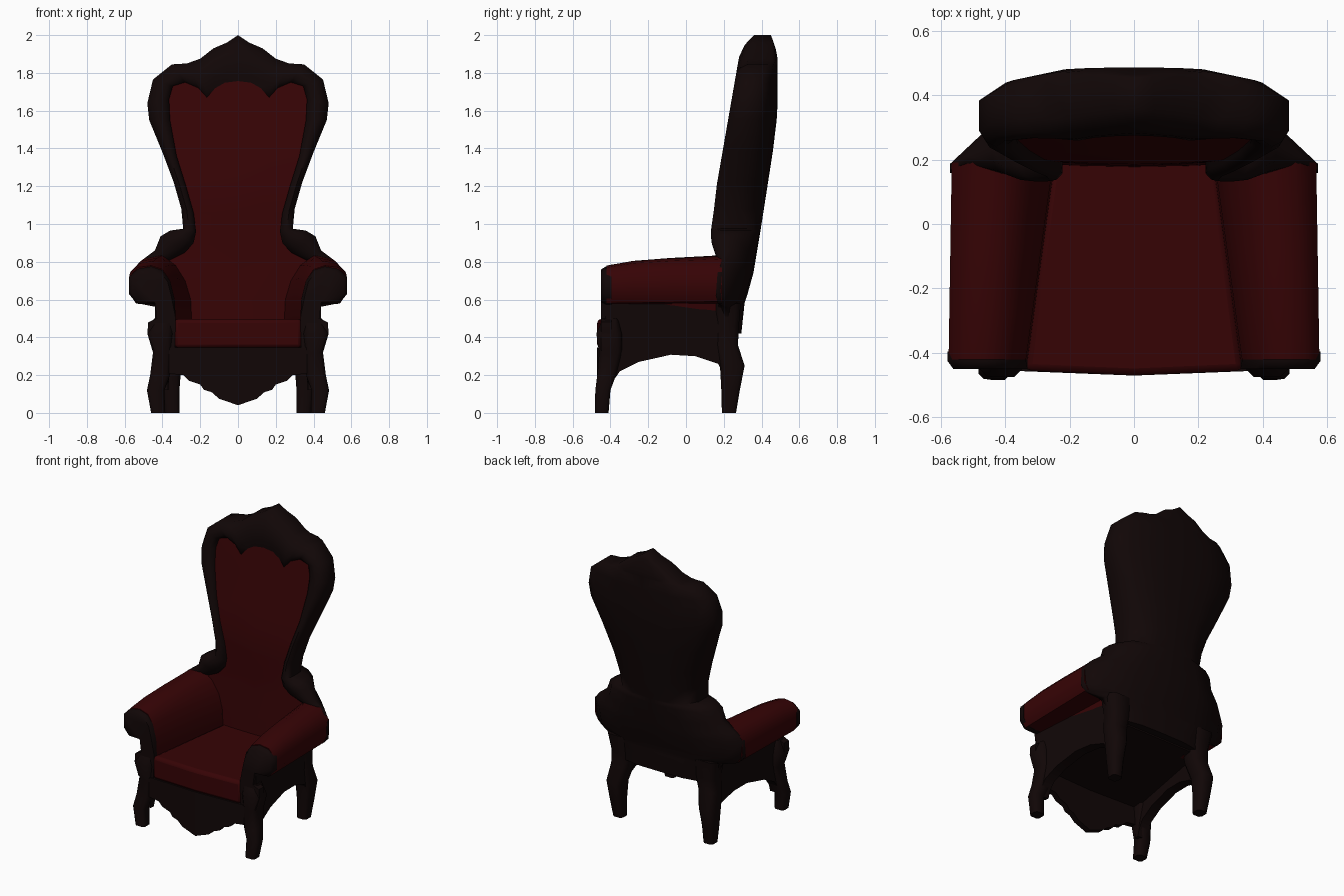
import bpy, bmesh, math

if "Cube" in bpy.data.objects:
    bpy.data.objects.remove(bpy.data.objects["Cube"])


def material(name, rgb):
    m = bpy.data.materials.new(name)
    m.diffuse_color = (*rgb, 1)
    m.use_nodes = True
    m.node_tree.nodes["Principled BSDF"].inputs["Base Color"].default_value = m.diffuse_color
    return m


WOOD = material("dark_wood", (0.0055, 0.002, 0.002))
RED = material("red_leather", (0.037, 0.001, 0.0015))


def lerp(table, z, k=1):
    """Linear lookup in rows sorted by their first value."""
    if z <= table[0][0]:
        return table[0][k]
    for a, b in zip(table, table[1:]):
        if z <= b[0]:
            return a[k] + (b[k] - a[k]) * (z - a[0]) / (b[0] - a[0])
    return table[-1][k]


def loft(name, rings, mat, closed=True, caps=(True, True), mirror=True, bevel=0, angle=40):
    """Skin a list of equal-length point rings."""
    bm = bmesh.new()
    vs = [[bm.verts.new(p) for p in r] for r in rings]
    n = len(rings[0])
    for a, b in zip(vs, vs[1:]):
        for j in range(n if closed else n - 1):
            k = (j + 1) % n
            bm.faces.new((a[j], a[k], b[k], b[j]))
    if caps[0]:
        bm.faces.new(vs[0])
    if caps[1]:
        bm.faces.new(vs[-1])
    bmesh.ops.remove_doubles(bm, verts=bm.verts, dist=1e-4)
    bmesh.ops.recalc_face_normals(bm, faces=bm.faces)
    me = bpy.data.meshes.new(name)
    bm.to_mesh(me)
    bm.free()
    me.shade_smooth()
    me.set_sharp_from_angle(angle=math.radians(angle))
    me.materials.append(mat)
    ob = bpy.data.objects.new(name, me)
    bpy.context.collection.objects.link(ob)
    if bevel:
        b = ob.modifiers.new("Bevel", 'BEVEL')
        b.width, b.segments, b.limit_method = bevel, 2, 'ANGLE'
        b.angle_limit = math.radians(50)
    if mirror:
        ob.modifiers.new("Mirror", 'MIRROR')
    return ob


# Side-view curves of the backrest: frame front, back surface, edge rounding,
# upholstery (z, y, half width)
FRONT = [(.3, .19), (.6, .17), (.82, .165), (.87, .14), (.95, .13), (1.05, .145), (1.19, .16),
         (1.88, .28), (2, .31)]
BACK = [(.3, .28), (.58, .31), (.7, .35), (1, .40), (1.45, .47), (1.6, .485), (1.9, .485), (2, .45)]
ROUND = [(.6, .04), (.8, .08), (.95, .11), (1.2, .11), (1.45, .06), (1.7, .035), (2, .03)]
PAD = [(.42, .19, .34), (.6, .195, .40), (.8, .20, .40), (.9, .20, .265), (1.06, .195, .26),
       (1.2, .20, .30), (1.36, .23, .35), (1.55, .262, .40), (1.66, .28, .40), (1.78, .30, .38)]

# Backrest frame: outer and inner outlines in front view, crest to bottom
OUTER = [(0, 2), (.06, 1.96), (.13, 1.93), (.2, 1.875), (.27, 1.85), (.35, 1.845), (.45, 1.765),
         (.48, 1.64), (.47, 1.55), (.40, 1.38), (.34, 1.22), (.30, 1.08), (.29, .975), (.36, .965),
         (.41, .935), (.44, .86), (.52, .80), (.57, .74), (.57, .62), (.53, .58), (.43, .56),
         (.40, .50), (.385, .42)]
INNER = [(0, 1.75), (.07, 1.745), (.12, 1.72), (.165, 1.67), (.21, 1.72), (.28, 1.75), (.345, 1.73),
         (.365, 1.66), (.36, 1.55), (.325, 1.36), (.275, 1.2), (.235, 1.06), (.222, .96), (.235, .90),
         (.28, .85), (.36, .81), (.42, .76), (.45, .72), (.45, .65), (.43, .6), (.36, .55),
         (.3, .49), (0, .42)]


def back_y(x, z):
    return lerp(BACK, z) - .55 * abs(x) ** 3


rows = []
for (ox, oz), (ix, iz) in zip(OUTER, INNER):
    def rim(t, dy):
        z = iz + (oz - iz) * t
        return (ix + (ox - ix) * t, lerp(FRONT, z) + dy, z)
    drop = lerp(ROUND, oz) * min(1, ox / .25)
    edge = back_y(ox, oz) - drop
    rows.append([
        (ix, lerp(PAD, iz) + .04, iz),
        rim(0, .025), rim(.25, .006), rim(.55, 0), rim(.8, .015),
        (ox, min(lerp(FRONT, oz) + .05, edge - .02), oz),
        (ox, edge, oz),
        (ox * .83, back_y(ox * .83, oz) - drop * .3, oz),
        (ox * .45, back_y(ox * .45, oz), oz),
        (0, lerp(BACK, oz), oz)])
loft("backrest_frame", rows, WOOD, closed=False, caps=(False, True), angle=60)

# Backrest upholstery, slightly bulged
loft("backrest_cushion",
     [[(w * t, y - .015 * (1 - t * t), z) for t in (-1, -.5, 0, .5, 1)] for z, y, w in PAD],
     RED, closed=False, caps=(False, False), mirror=False)

# Seat cushion, wider at the front, and the dark board under it
seat = [(-.34, -.455), (0, -.47), (.34, -.455), (.25, .23), (-.25, .23)]
loft("seat_cushion", [[(x, y, .34 if y < 0 else .44) for x, y in seat],
                      [(x, y, .498) for x, y in seat]], RED, mirror=False, bevel=.022)
board = [(-.40, -.43, .33), (.40, -.43, .33), (.35, .24, .41), (-.35, .24, .41)]
loft("seat_board", [board, [(x, y, z + .02) for x, y, z in board]], WOOD, mirror=False)

# Upholstered arms: rolled section swept from front to back
arm_front = [(.335, .4), (.33, .5), (.335, .6), (.36, .7), (.40, .76), (.46, .78), (.53, .77),
             (.575, .72), (.575, .63), (.54, .58), (.43, .575), (.41, .4)]
arm_back = [(.245, .4), (.245, .5), (.25, .6), (.28, .7), (.33, .78), (.40, .835), (.50, .815),
            (.565, .75), (.565, .64), (.54, .59), (.40, .58), (.36, .4)]
arm = []
for y, t, lift in ((-.42, 0, 0), (-.28, .23, .012), (-.08, .55, .01), (.08, .81, .004), (.19, 1, 0)):
    arm.append([(a[0] + (b[0] - a[0]) * t, y, a[1] + (b[1] - a[1]) * t + (lift if a[1] > .65 else 0))
                for a, b in zip(arm_front, arm_back)])
loft("armrest", arm, RED, angle=50)

# Carved wooden arm fronts with a rounded face
cap = [(.335, .34), (.33, .5), (.335, .6), (.36, .7), (.40, .755), (.46, .775), (.53, .762),
       (.578, .72), (.578, .63), (.535, .578), (.44, .575), (.43, .5), (.475, .48), (.48, .42),
       (.45, .33)]
face = [(.45 + (x - .45) * .86, .66 + (z - .66) * .86) if z > .55 else (x, z) for x, z in cap]
loft("arm_front", [[(x, -.45, z) for x, z in face], [(x, -.425, z) for x, z in cap],
                   [(x, -.395, z) for x, z in cap]], WOOD, angle=60)

# Scalloped front apron
apron = [(0, .04), (.05, .058), (.1, .075), (.14, .11), (.18, .122), (.2, .15), (.26, .17),
         (.29, .2), (.38, .21), (.38, .345), (0, .345)]
loft("front_apron", [[(x, y - .015 * (1 - x / .38), z) for x, z in apron] for y in (-.455, -.415)],
     WOOD)

# Arched side rails, closing in towards the back
rail = [(-.43, .585), (-.43, .12), (-.40, .12), (-.385, .17), (-.35, .22), (-.25, .27), (-.08, .308),
        (.05, .30), (.17, .26), (.2, .2), (.25, .25), (.26, .4), (.27, .585)]
loft("side_rail", [[(x - .08 * (y + .43), y, z) for y, z in rail] for x in (.37, .44)], WOOD)


def leg(name, sections):
    """Leg with chamfered rectangular sections (z, x0, x1, y0, y1)."""
    rings = []
    for z, x0, x1, y0, y1 in sections:
        c = .2 * min(x1 - x0, y1 - y0)
        rings.append([(x0 + c, y0, z), (x1 - c, y0, z), (x1, y0 + c, z), (x1, y1 - c, z),
                      (x1 - c, y1, z), (x0 + c, y1, z), (x0, y1 - c, z), (x0, y0 + c, z)])
    loft(name, rings, WOOD, angle=50)


# Curved legs
leg("front_leg", [(0, .385, .46, -.483, -.41), (.12, .39, .482, -.48, -.40), (.2, .36, .465, -.47, -.37),
                  (.32, .35, .45, -.46, -.34), (.42, .345, .48, -.475, -.34), (.5, .345, .445, -.44, -.36)])
leg("back_leg", [(0, .31, .385, .19, .265), (.12, .31, .40, .187, .285), (.25, .30, .41, .18, .31),
                 (.36, .27, .40, .15, .275), (.46, .25, .395, .15, .28), (.58, .25, .42, .15, .29)])
